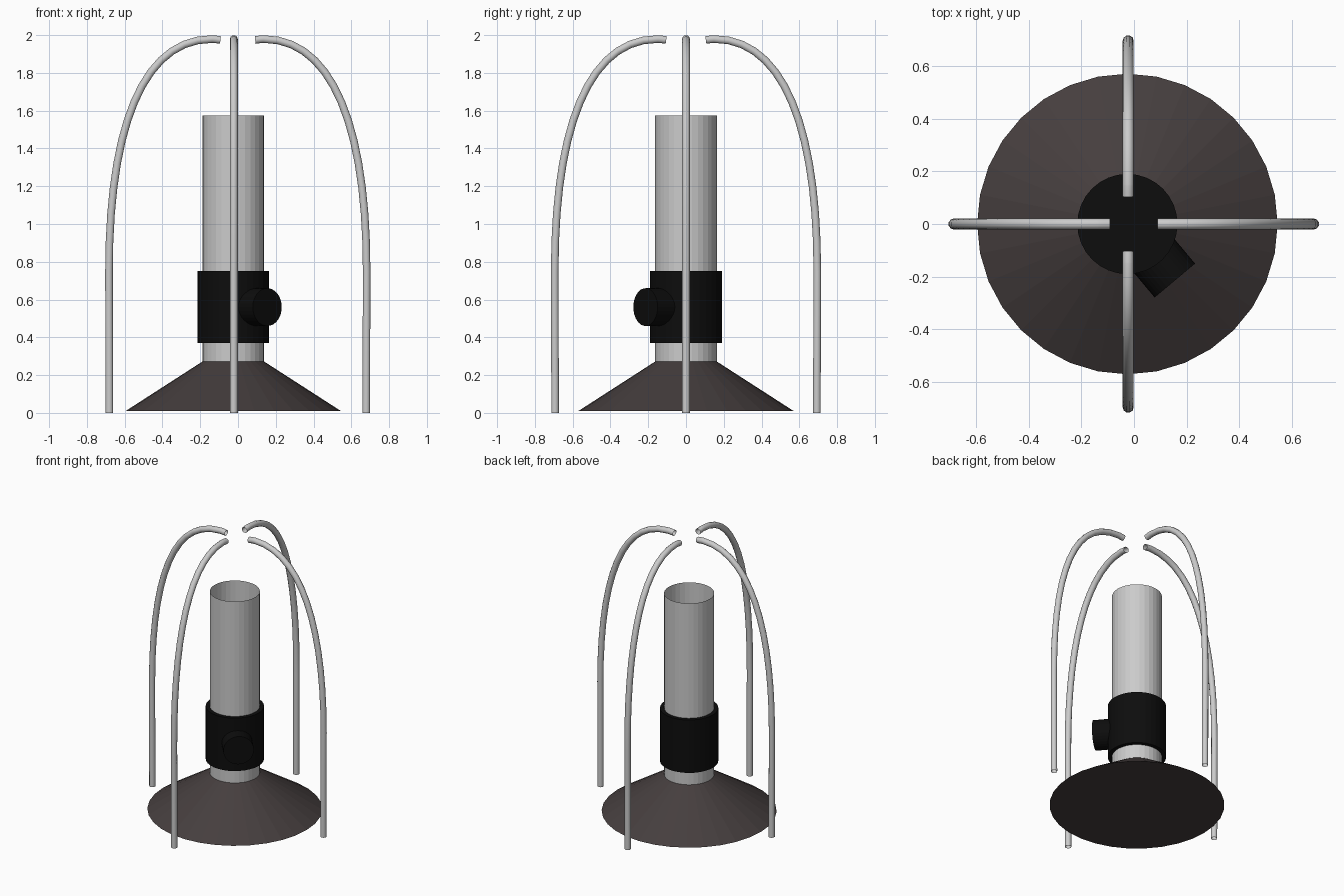
import bpy, math
from mathutils import Vector

if "Cube" in bpy.data.objects:
    bpy.data.objects.remove(bpy.data.objects["Cube"])

AX = -0.025  # x of the lamp axis


def material(name, rgb):
    m = bpy.data.materials.new(name)
    m.diffuse_color = (*rgb, 1)
    m.use_nodes = True
    m.node_tree.nodes["Principled BSDF"].inputs["Base Color"].default_value = m.diffuse_color
    return m


brown = material("dark_brown", (0.06, 0.048, 0.048))
black = material("black", (0.004, 0.004, 0.004))


def cylinder(name, r1, r2, z0, z1, mat=None, fill='NGON', sides=32):
    bpy.ops.mesh.primitive_cone_add(vertices=sides, radius1=r1, radius2=r2, depth=z1 - z0,
                                    end_fill_type=fill, location=(AX, 0, (z0 + z1) / 2))
    ob = bpy.context.object
    ob.name = name
    if mat:
        ob.data.materials.append(mat)
    return ob


# Flared foot, open chimney tube, solid collar
cylinder("base_cone", 0.57, 0.163, 0.01, 0.272, brown)
cylinder("tube", 0.163, 0.163, 0.272, 1.575, fill='NOTHING')
cylinder("collar", 0.19, 0.19, 0.37, 0.75, black)

# Knob sticking out of the collar toward the front right
knob = cylinder("knob", 0.1, 0.1, 0, 0.2, black)
d = Vector((math.cos(math.radians(-50)), math.sin(math.radians(-50)), 0))
knob.rotation_euler = d.to_track_quat('Z', 'Y').to_euler()
knob.location = Vector((AX, 0, 0.56)) + d * 0.18


# Bent wire legs: each is a swept tube with open ends
def wire(name, angle, center_x, shift):
    cu = bpy.data.curves.new(name, 'CURVE')
    cu.dimensions = '3D'
    cu.bevel_depth = 0.021
    cu.bevel_resolution = 3
    cu.resolution_u = 14
    sp = cu.splines.new('BEZIER')
    sp.bezier_points.add(3)
    # (left handle, point, right handle) in the leg's own plane
    path = [((0.08, 1.97), (0.105, 1.974), (0.12, 1.976)),
            ((0.13, 1.978), (0.15, 1.979), (0.52, 1.979)),
            ((0.695, 1.5), (0.695, 0.75), (0.695, 0.6)),
            ((0.693, 0.2), (0.693, 0.0), (0.693, -0.1))]
    for bp, (l, c, r) in zip(sp.bezier_points, path):
        bp.handle_left_type = bp.handle_right_type = 'FREE'
        bp.handle_left = (l[0] + shift, 0, l[1])
        bp.co = (c[0] + shift, 0, c[1])
        bp.handle_right = (r[0] + shift, 0, r[1])
    ob = bpy.data.objects.new(name, cu)
    ob.location.x = center_x
    ob.rotation_euler.z = math.radians(angle)
    bpy.context.collection.objects.link(ob)


wire("right_wire", 0, 0, -0.014)
wire("left_wire", 180, 0, -0.012)
wire("back_wire", 90, -0.022, 0)
wire("front_wire", 270, -0.022, 0)
